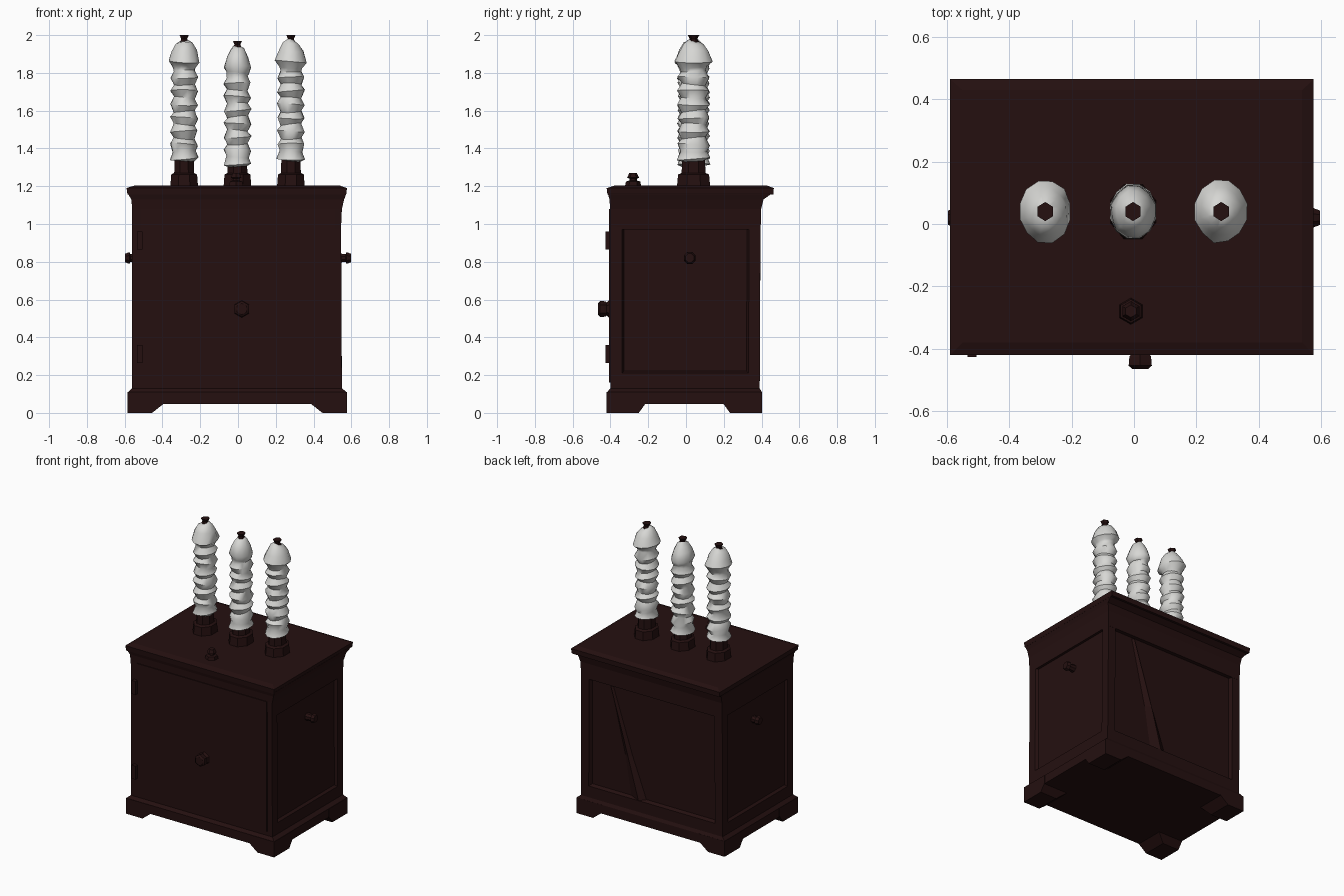
import bpy, bmesh, math, random
from mathutils import Vector

random.seed(4)
cube = bpy.data.objects.get("Cube")
if cube:
    bpy.data.objects.remove(cube, do_unlink=True)


def material(name, rgb, rough):
    m = bpy.data.materials.new(name)
    m.use_nodes = True
    m.diffuse_color = (*rgb, 1)
    node = m.node_tree.nodes["Principled BSDF"]
    node.inputs["Base Color"].default_value = (*rgb, 1)
    node.inputs["Roughness"].default_value = rough
    return m


MAROON = material("dark maroon paint", (0.018, 0.005, 0.005), 0.7)
WHITE = material("pale porcelain", (0.68, 0.68, 0.66), 0.5)


def finish(name, bm, mat, smooth=None):
    bmesh.ops.recalc_face_normals(bm, faces=bm.faces)
    mesh = bpy.data.meshes.new(name)
    bm.to_mesh(mesh)
    bm.free()
    mesh.materials.append(mat)
    ob = bpy.data.objects.new(name, mesh)
    bpy.context.collection.objects.link(ob)
    if smooth:
        bpy.ops.object.select_all(action="DESELECT")
        ob.select_set(True)
        bpy.context.view_layer.objects.active = ob
        bpy.ops.object.shade_smooth_by_angle(angle=math.radians(smooth))
    return ob


def skin(bm, rings):
    """Bridge equal vertex rings and cap both ends."""
    loops = [[bm.verts.new(p) for p in ring] for ring in rings]
    n = len(loops[0])
    for a, b in zip(loops, loops[1:]):
        for i in range(n):
            j = (i + 1) % n
            bm.faces.new((a[i], a[j], b[j], b[i]))
    bm.faces.new(loops[0])
    bm.faces.new(loops[-1])


def rect(x0, x1, y0, y1, z):
    return [(x0, y0, z), (x1, y0, z), (x1, y1, z), (x0, y1, z)]


def stack(name, levels):
    bm = bmesh.new()
    skin(bm, [rect(*lv) for lv in levels])
    return finish(name, bm, MAROON)


def lathe(name, profile, origin, mat, axis="Z", sides=10, squash=1, wobble=0, smooth=40):
    """Turned part; profile holds (radius, distance along axis)."""
    bm = bmesh.new()
    rings = []
    for r, h in profile:
        tilt, turn = wobble * random.uniform(0.5, 1), random.uniform(0, math.tau)
        ring = []
        for i in range(sides):
            a = math.tau * (i + 0.5) / sides
            rr = r * (1 + random.uniform(-1, 1) * wobble * 5)
            u, v = rr * math.cos(a), rr * math.sin(a) * squash
            w = h + tilt * math.cos(a - turn)
            p = {"Z": (u, v, w), "X": (w, u, v), "Y": (u, w, v)}[axis]
            ring.append(Vector(origin) + Vector(p))
        rings.append(ring)
    skin(bm, rings)
    return finish(name, bm, mat, smooth)


# Cabinet body with a recessed panel on both sides and the back
bm = bmesh.new()
skin(bm, [rect(-.56, .55, -.40, .39, .08), rect(-.56, .545, -.40, .395, 1.15)])
bm.normal_update()
panels = [f for f in bm.faces if abs(f.normal.z) < .3 and f.calc_center_median().y > -.3]
for f in panels:
    r = bmesh.ops.inset_individual(bm, faces=[f], thickness=.085)
    mid = f.calc_center_median()
    side = abs(mid.x) > .3
    for v in f.verts:
        v.co.z = .21 if v.co.z < mid.z else 1.03
    r = bmesh.ops.inset_individual(bm, faces=[f], thickness=.015, depth=-.018 if side else -.025)
finish("cabinet_body", bm, MAROON)

# Flared cornice and top slab
stack("cornice", [(-.56, .545, -.40, .395, .97), (-.56, .55, -.402, .398, 1.08),
                  (-.565, .562, -.405, .41, 1.13), (-.585, .575, -.415, .46, 1.165)])
stack("top_slab", [(-.585, .572, -.416, .462, 1.155), (-.59, .577, -.42, .465, 1.19),
                   (-.55, .54, -.38, .43, 1.203)])

# Plinth and four bracket feet
stack("plinth", [(-.583, .575, -.418, .402, .048), (-.583, .575, -.418, .402, .11),
                 (-.56, .55, -.40, .39, .13)])
for ex, sx, xn in ((-.585, 1, "right"), (.577, -1, "left")):
    for ey, sy, yn in ((-.42, 1, "front"), (.403, -1, "back")):
        stack(f"{yn}_{xn}_foot", [
            (*sorted((ex, ex + sx * .13)), *sorted((ey, ey + sy * .17)), 0),
            (*sorted((ex, ex + sx * .20)), *sorted((ey, ey + sy * .21)), .055),
            (*sorted((ex, ex + sx * .20)), *sorted((ey, ey + sy * .21)), .11)])

# Door, hinges and knob
stack("front_door", [(-.51, .51, -.407, -.39, .16), (-.51, .51, -.407, -.39, 1.08)])
for z, n in ((.315, "lower"), (.915, "upper")):
    stack(n + "_hinge", [(-.535, -.505, -.427, -.39, z - .05), (-.535, -.505, -.427, -.39, z + .045)])
lathe("door_knob", [(.055, -.395), (.035, -.42), (.04, -.425), (.043, -.455), (.03, -.465)],
      (.02, 0, .55), MAROON, "Y", 6)

# Side handles
for s, n in ((-1, "right"), (1, "left")):
    lathe(n + "_side_knob", [(.028, s * .52), (.022, s * .57), (.034, s * .575), (.025, s * .597)],
          (0, .02, .82), MAROON, "X", 8)

# Bent strip across the back panel
bm = bmesh.new()
skin(bm, [[(.33, .368, .96), (.32, .385, .96), (.31, .368, .96)],
          [(.22, .366, .5), (.18, .392, .5), (.16, .366, .5)],
          [(.17, .366, .21), (.10, .39, .21), (.05, .366, .21)]])
finish("back_strip", bm, MAROON)

# Filler cap on the top
lathe("filler_cap", [(.045, 1.19), (.038, 1.225), (.02, 1.23), (.02, 1.24), (.032, 1.245), (.02, 1.27)],
      (-.01, -.28, 0), MAROON, sides=6)

# Three ribbed insulators, each with a mounting collar and a terminal
for x, drop, width, n in ((-.285, 0, 1, "right"), (-.003, .03, .84, "middle"), (.28, 0, 1, "left")):
    at = (x, .04, 0)
    lathe(n + "_collar", [(.08, 1.19), (.074, 1.262), (.057, 1.27), (.054, 1.36)],
          at, MAROON, sides=8, squash=1.2, smooth=30)
    profile = [(.05, 1.335 - drop), (.076, 1.345 - drop), (.062, 1.385 - drop)]
    for i in range(6):
        z = 1.42 + i * .071 - drop
        profile += [(.074, z), (.056, z + .035)]
    profile += [(.062, 1.83 - drop), (.086 * width, 1.86 - drop), (.068 * width, 1.915 - drop),
                (.045 * width, 1.955 - drop), (.02, 1.972 - drop)]
    lathe(n + "_insulator", profile, at, WHITE, sides=12, squash=1.17, wobble=.009, smooth=50)
    lathe(n + "_terminal", [(.03, 1.95 - drop), (.018, 1.98 - drop), (.028, 2 - drop)],
          at, MAROON, sides=6, squash=1.1)
